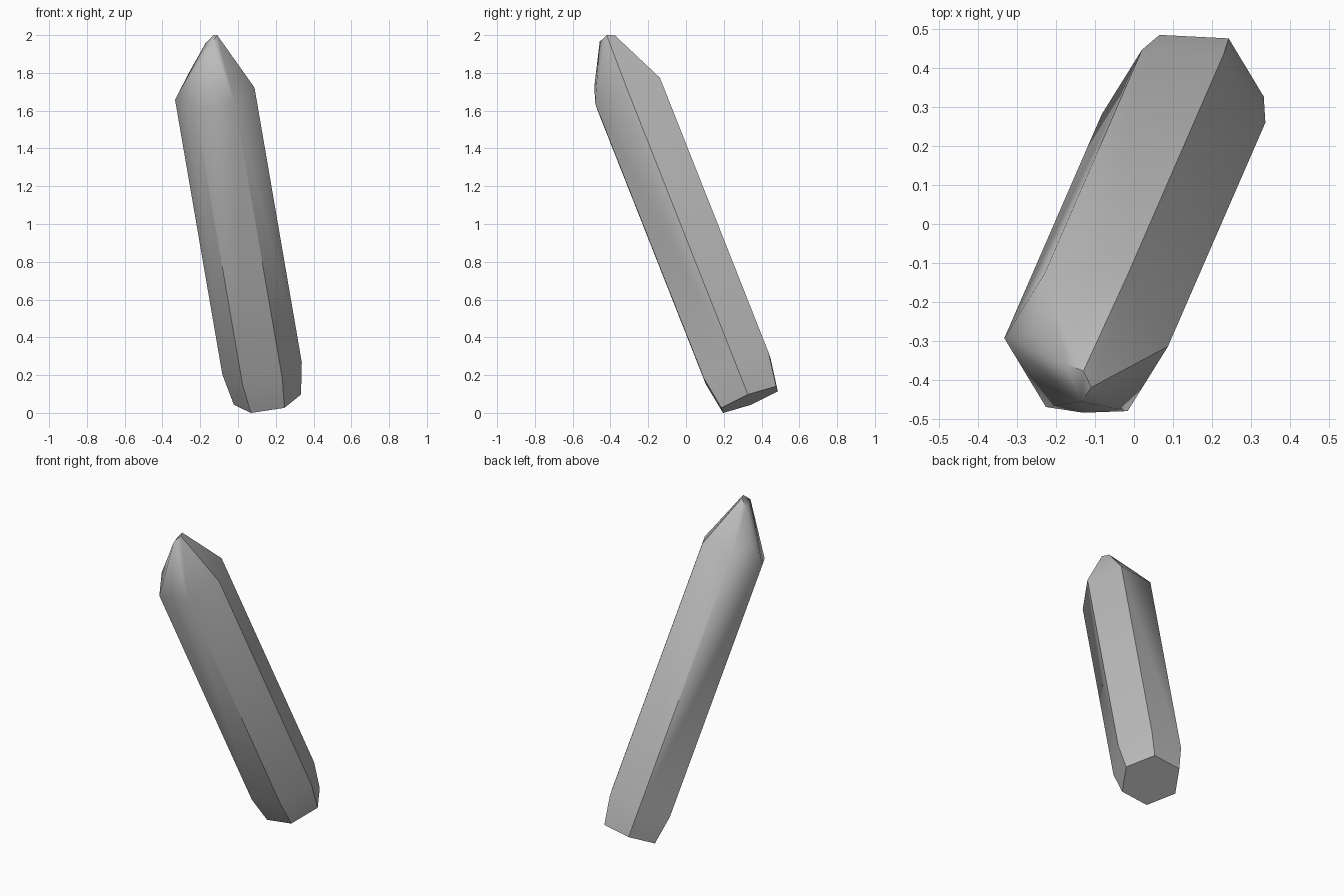
import bpy, bmesh
from math import sin, cos, radians
from mathutils import Vector

cube = bpy.data.objects.get("Cube")
if cube:
    bpy.data.objects.remove(cube)

# Leaning axis of the crystal and its cross-section directions
axis = Vector((-0.158, -0.363, 0.918)).normalized()
shoulder = Vector((-0.123, -0.304, 1.69))
u = Vector((0.985, -0.05, 0.15))
u = (u - axis * u.dot(axis)).normalized()
v = axis.cross(u)

bm = bmesh.new()


def hex_ring(along, radius):
    """Six corners around the axis, at a distance from the shoulder."""
    for i in range(6):
        a = radians(60 * i)
        bm.verts.new(shoulder + axis * along + (u * cos(a) + v * sin(a)) * radius)


# Prism: bevelled base, lower edge of the sides, shoulder
hex_ring(-1.764, 0.18)
hex_ring(-1.584, 0.213)
hex_ring(0, 0.213)

# Irregular cut facets of the point
for p in [(-0.11, -0.42, 2.0), (-0.13, -0.378, 2.0), (-0.173, -0.36, 1.955),
          (-0.135, -0.457, 1.965), (-0.13, -0.485, 1.73), (-0.26, -0.275, 1.80)]:
    bm.verts.new(p)

bmesh.ops.convex_hull(bm, input=bm.verts[:])
bmesh.ops.dissolve_limit(bm, angle_limit=radians(1), verts=bm.verts[:], edges=bm.edges[:])
bmesh.ops.recalc_face_normals(bm, faces=bm.faces[:])

mesh = bpy.data.meshes.new("crystal_shard")
bm.to_mesh(mesh)
bm.free()
crystal = bpy.data.objects.new("crystal_shard", mesh)
bpy.context.collection.objects.link(crystal)

# Plain grey stone
grey = bpy.data.materials.new("stone_grey")
grey.use_nodes = True
colour = (0.5, 0.5, 0.5, 1)
grey.diffuse_color = colour
for node in grey.node_tree.nodes:
    if node.type == "BSDF_PRINCIPLED":
        node.inputs["Base Color"].default_value = colour
mesh.materials.append(grey)

bpy.ops.object.select_all(action="DESELECT")
crystal.select_set(True)
bpy.context.view_layer.objects.active = crystal
bpy.ops.object.shade_smooth_by_angle(angle=radians(40))
